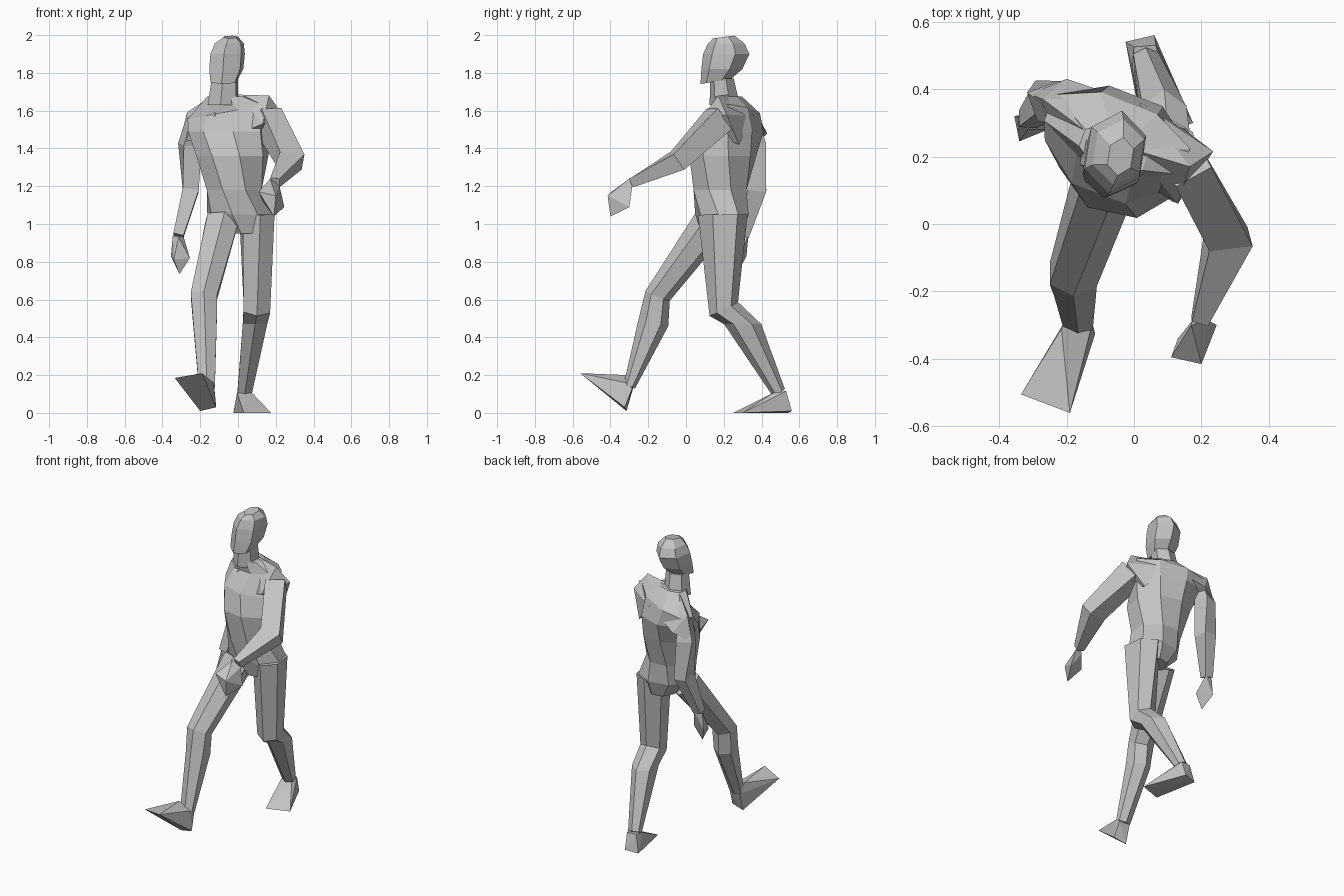
import bpy
import bmesh
import math
from mathutils import Vector

default_cube = bpy.data.objects.get("Cube")
if default_cube:
    bpy.data.objects.remove(default_cube, do_unlink=True)

# One plain grey for the whole figure
grey = bpy.data.materials.new("plain grey")
grey.use_nodes = True
grey.diffuse_color = (0.55, 0.55, 0.55, 1)
grey.node_tree.nodes["Principled BSDF"].inputs["Base Color"].default_value = grey.diffuse_color

UP = Vector((0, 0, 1))
DOWN = -UP


def finish(name, bm):
    bmesh.ops.recalc_face_normals(bm, faces=bm.faces)
    mesh = bpy.data.meshes.new(name)
    bm.to_mesh(mesh)
    bm.free()
    mesh.materials.append(grey)
    part = bpy.data.objects.new(name, mesh)
    bpy.context.collection.objects.link(part)
    return part


def ring(x, y, z, wide, deep, turn=0, normal=None):
    return dict(at=Vector((x, y, z)), wide=wide, deep=deep,
                turn=math.radians(turn), normal=normal)


def loft(name, sides, rings, normal=None):
    """Skin a closed tube through cross-sections, square to the path unless told otherwise."""
    bm = bmesh.new()
    loops = []
    step = math.tau / sides
    reach = 0.5 / math.cos(step / 2)
    last = len(rings) - 1
    for i, r in enumerate(rings):
        n = r["normal"] or normal
        if n is None:
            n = Vector()
            if i > 0:
                n += (r["at"] - rings[i - 1]["at"]).normalized()
            if i < last:
                n += (rings[i + 1]["at"] - r["at"]).normalized()
        n = n.normalized()
        across = Vector((math.cos(r["turn"]), math.sin(r["turn"]), 0))
        across = (across - n * across.dot(n)).normalized()
        ahead = n.cross(across)
        loop = []
        for k in range(sides):
            a = (k + 0.5) * step
            offset = (across * r["wide"] * math.cos(a) + ahead * r["deep"] * math.sin(a)) * reach
            loop.append(bm.verts.new(r["at"] + offset))
        loops.append(loop)
    for low, high in zip(loops, loops[1:]):
        for k in range(sides):
            j = (k + 1) % sides
            bm.faces.new((low[k], low[j], high[j], high[k]))
    bm.faces.new(loops[0])
    bm.faces.new(loops[-1])
    return finish(name, bm)


def hull(name, *points):
    """Wrap a faceted solid around a few corner points."""
    bm = bmesh.new()
    for p in points:
        bm.verts.new(p)
    bmesh.ops.convex_hull(bm, input=bm.verts)
    return finish(name, bm)


# Torso, twisting from hips to shoulders
loft("torso", 8, [
    ring(0.03, 0.19, 0.95, wide=0.17, deep=0.2, turn=12),
    ring(0.01, 0.19, 1.05, wide=0.33, deep=0.26, turn=12),
    ring(-0.02, 0.18, 1.18, wide=0.29, deep=0.28),
    ring(-0.03, 0.195, 1.36, wide=0.36, deep=0.33, turn=-12),
    ring(-0.05, 0.235, 1.49, wide=0.41, deep=0.31, turn=-21),
    ring(-0.05, 0.265, 1.595, wide=0.44, deep=0.2, turn=-21, normal=Vector((-0.18, 0, 1))),
    ring(-0.06, 0.22, 1.675, wide=0.2, deep=0.13, turn=-21),
], normal=UP)

# Shoulders, bridging the chest to the arms
hull("left_shoulder",
     (0.165, 0.17, 1.68), (0.235, 0.215, 1.58), (0.13, 0.06, 1.53),
     (0, 0.22, 1.685), (0.02, 0.36, 1.57), (0.15, 0.28, 1.42), (0.06, 0.1, 1.5))
hull("right_shoulder",
     (-0.27, 0.37, 1.59), (-0.2, 0.43, 1.48), (-0.31, 0.385, 1.43),
     (-0.15, 0.28, 1.67), (-0.22, 0.2, 1.45), (-0.02, 0.37, 1.56), (-0.12, 0.17, 1.58))

# Neck and head
loft("neck", 6, [
    ring(-0.08, 0.205, 1.63, wide=0.15, deep=0.14, turn=-9),
    ring(-0.07, 0.19, 1.77, wide=0.13, deep=0.11, turn=-9),
], normal=UP)
loft("head", 6, [
    ring(-0.075, 0.158, 1.755, wide=0.13, deep=0.145, turn=-9, normal=Vector((0, -0.17, 1))),
    ring(-0.062, 0.19, 1.82, wide=0.165, deep=0.19, turn=-9),
    ring(-0.055, 0.213, 1.9, wide=0.165, deep=0.215, turn=-9),
    ring(-0.046, 0.213, 1.955, wide=0.14, deep=0.17, turn=-9),
    ring(-0.04, 0.2, 1.99, wide=0.07, deep=0.1, turn=-9, normal=Vector((0, -0.13, 1))),
], normal=UP)

# Left arm, swung forward and bent
loft("left_arm", 4, [
    ring(0.155, 0.18, 1.56, wide=0.12, deep=0.14, turn=28),
    ring(0.28, -0.045, 1.335, wide=0.13, deep=0.1, turn=15),
    ring(0.195, -0.285, 1.22, wide=0.05, deep=0.05),
])
hull("left_hand",
     (0.17, -0.3, 1.24), (0.22, -0.285, 1.2), (0.17, -0.29, 1.19),
     (0.11, -0.395, 1.17), (0.2, -0.415, 1.15), (0.19, -0.4, 1.04),
     (0.245, -0.3, 1.09), (0.13, -0.34, 1.12))

# Right arm, hanging behind
loft("right_arm", 4, [
    ring(-0.23, 0.34, 1.55, wide=0.07, deep=0.07, turn=20),
    ring(-0.255, 0.365, 1.42, wide=0.1, deep=0.09, turn=20),
    ring(-0.25, 0.375, 1.18, wide=0.085, deep=0.1),
    ring(-0.315, 0.31, 0.94, wide=0.055, deep=0.05),
])
hull("right_hand",
     (-0.345, 0.32, 0.94), (-0.29, 0.33, 0.94), (-0.315, 0.28, 0.93),
     (-0.355, 0.32, 0.83), (-0.34, 0.245, 0.81), (-0.255, 0.28, 0.82),
     (-0.31, 0.27, 0.735))

# Right leg, striding forward on its heel
loft("right_leg", 6, [
    ring(-0.085, 0.135, 1.01, wide=0.17, deep=0.17, turn=10),
    ring(-0.18, -0.15, 0.62, wide=0.14, deep=0.12),
    ring(-0.175, -0.172, 0.48, wide=0.125, deep=0.14),
    ring(-0.165, -0.3, 0.14, wide=0.085, deep=0.055),
])
hull("right_foot",
     (-0.215, -0.31, 0.2), (-0.13, -0.32, 0.16), (-0.2, -0.28, 0.13),
     (-0.125, -0.285, 0.13), (-0.2, -0.315, 0.01), (-0.115, -0.325, 0.03),
     (-0.335, -0.505, 0.185), (-0.19, -0.56, 0.21))

# Left leg, trailing with a bent knee
loft("left_leg", 6, [
    ring(0.1, 0.195, 1.05, wide=0.17, deep=0.23, turn=8),
    ring(0.1, 0.2, 0.55, wide=0.14, deep=0.145),
    ring(0.09, 0.3, 0.47, wide=0.13, deep=0.17, normal=DOWN),
    ring(0.035, 0.49, 0.11, wide=0.075, deep=0.065),
])
hull("left_foot",
     (-0.005, 0.46, 0.105), (0.075, 0.46, 0.105), (0, 0.525, 0.115), (0.065, 0.53, 0.115),
     (-0.025, 0.54, 0), (0.06, 0.56, 0.01), (0.03, 0.25, 0), (0.175, 0.3, 0))
